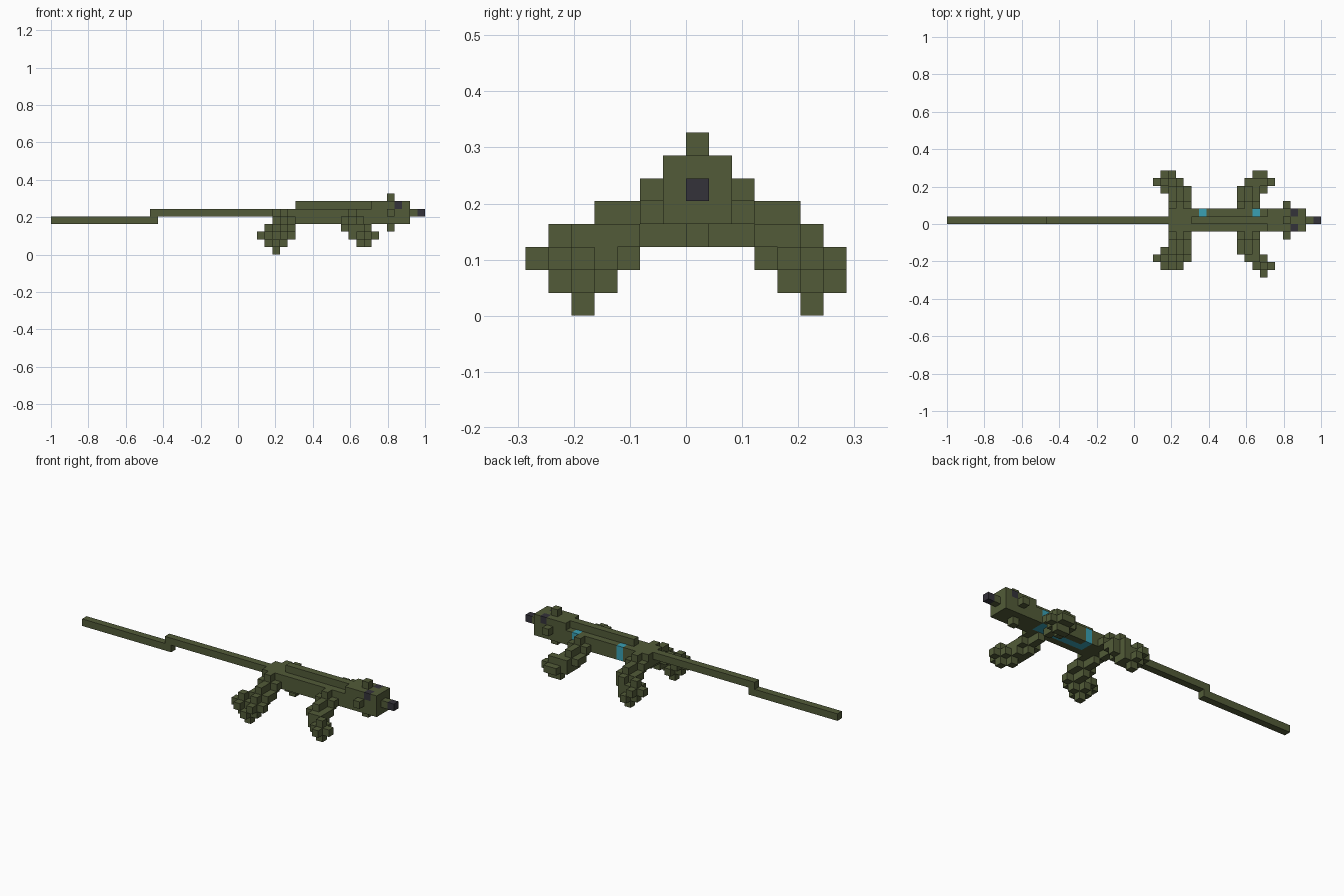
import bpy, bmesh
from mathutils import Vector

if "Cube" in bpy.data.objects:
    bpy.data.objects.remove(bpy.data.objects["Cube"])

U = 2 / 49                               # edge of one block
ORIGIN = Vector((-1, -7 * U, 0))
MID = 7                                  # row of blocks holding the spine
AXES = [Vector(a) for a in ((1, 0, 0), (0, 1, 0), (0, 0, 1))]


def material(name, rgb):
    m = bpy.data.materials.new(name)
    m.use_nodes = True
    m.diffuse_color = (*rgb, 1)
    m.node_tree.nodes["Principled BSDF"].inputs["Base Color"].default_value = (*rgb, 1)
    return m


OLIVE = material("olive", (0.085, 0.105, 0.04))
CYAN = material("cyan", (0.042, 0.352, 0.456))
DARK = material("charcoal", (0.034, 0.032, 0.042))


def box(i0, i1, j0, j1, k0, k1):
    """Block cells in an inclusive range."""
    return {(i, j, k) for i in range(i0, i1 + 1)
            for j in range(j0, j1 + 1) for k in range(k0, k1 + 1)}


def star(i, j, k):
    """A cell and its six neighbours."""
    return box(i - 1, i + 1, j, j, k, k) | box(i, i, j - 1, j + 1, k, k) | box(i, i, j, j, k - 1, k + 1)


def build(name, cells, mat):
    """Mesh the outer skin of a set of cells."""
    bm = bmesh.new()
    for cell in sorted(cells):
        centre = Vector(cell) + Vector((0.5, 0.5, 0.5))
        for a in range(3):
            u, v = AXES[(a + 1) % 3] / 2, AXES[(a + 2) % 3] / 2
            for s in (1, -1):
                n = AXES[a] * s
                if tuple(int(c) for c in Vector(cell) + n) in cells:
                    continue
                c = centre + n / 2
                corners = [c - u - v, c + u - v, c + u + v, c - u + v][::s]
                bm.faces.new([bm.verts.new(ORIGIN + p * U) for p in corners])
    bmesh.ops.remove_doubles(bm, verts=bm.verts, dist=1e-4)
    mesh = bpy.data.meshes.new(name)
    bm.to_mesh(mesh)
    bm.free()
    mesh.materials.append(mat)
    obj = bpy.data.objects.new(name, mesh)
    bpy.context.collection.objects.link(obj)


# Torso with a raised spine, flank patches and coloured belly
flanks = box(33, 33, 8, 8, 4, 5) | box(40, 40, 8, 8, 4, 5)
belly = box(33, 40, MID, MID, 4, 4)
torso = box(29, 41, 6, 8, 4, 5) | box(32, 41, MID, MID, 6, 6)
build("torso", torso - flanks - belly, OLIVE)
build("flank_patches", flanks, CYAN)
build("belly_patch", belly, CYAN)

# Tail with a step down near its middle
build("tail", box(0, 13, MID, MID, 4, 4) | box(13, 28, MID, MID, 5, 5), OLIVE)

# Head with four knobs, eyes and snout
eyes = box(45, 45, 6, 6, 6, 6) | box(45, 45, 8, 8, 6, 6)
knobs = box(44, 44, 5, 9, 5, 5) | box(44, 44, MID, MID, 3, 7)
head = box(42, 46, 6, 8, 4, 6) | knobs | box(47, 47, MID, MID, 5, 5)
build("head", head - eyes, OLIVE)
build("eyes", eyes, DARK)
build("nose", box(48, 48, MID, MID, 5, 5), DARK)

# Legs: a shared arched limb, mirrored, ending in feet that differ by side
LIMB = [(6, 4), (5, 4), (4, 3), (3, 3)]
FEET = {
    ("front", "right"): [(40, 2, 2), (41, 1, 2)],
    ("front", "left"): [(40, 12, 2), (41, 12, 2)],
    ("rear", "right"): [(30, 2, 2), (28, 2, 2), (29, 2, 1)],
    ("rear", "left"): [(30, 11, 2), (28, 12, 2), (29, 12, 1)],
}
for (end, side), foot in FEET.items():
    column = 39 if end == "front" else 30
    joints = [(column, j if side == "right" else 2 * MID - j, k) for j, k in LIMB]
    cells = set().union(*(star(*p) for p in joints + foot))
    build(f"{end}_{side}_leg", cells - box(27, 42, 6, 8, 4, 6), OLIVE)
